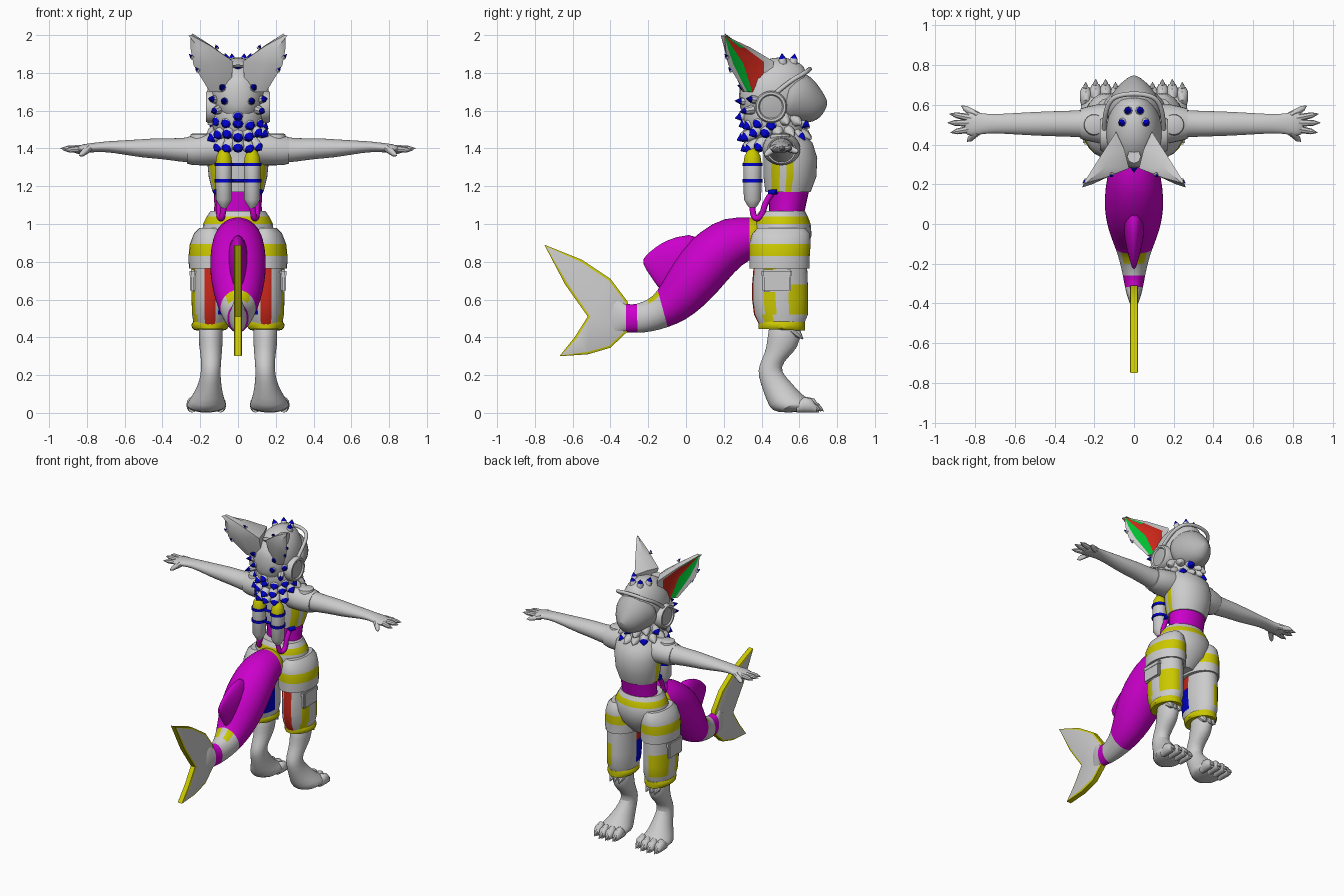
import bpy, bmesh, math, random
from mathutils import Vector as V

if "Cube" in bpy.data.objects:
    bpy.data.objects.remove(bpy.data.objects["Cube"])
random.seed(4)

# Flat colours
PALETTE = {"light_grey": (.6, .6, .6), "visor_grey": (.46, .46, .46), "magenta": (.6, 0, .6),
           "yellow": (.6, .58, 0), "blue": (0, 0, .6), "red": (.6, .02, .01), "green": (0, .5, .03)}
MATS = []
for label, rgb in PALETTE.items():
    m = bpy.data.materials.new(label)
    m.use_nodes = True
    m.diffuse_color = (*rgb, 1)
    m.node_tree.nodes["Principled BSDF"].inputs["Base Color"].default_value = (*rgb, 1)
    MATS.append(m)
GREY, VISOR, MAGENTA, YELLOW, BLUE, RED, GREEN = range(len(MATS))
made = []


def ring(c, u, v, n=24):
    return [V(c) + V(u) * math.cos(math.tau * k / n) + V(v) * math.sin(math.tau * k / n) for k in range(n)]


def section(p, q, w, cx=0, n=24):
    """Ellipse spanning two (y, z) points, with half width w along x."""
    a, b = V((cx, *p)), V((cx, *q))
    return ring((a + b) / 2, (w, 0, 0), (b - a) / 2, n)


def level(z, back, front, w, cx=0, n=24):
    return section((back, z), (front, z), w, cx, n)


def skin(bm, rings, mats=GREY, rule=None):
    """Bridge the rings, cap both ends and colour by band or by rule."""
    rows = [[bm.verts.new(p) for p in r] for r in rings]
    n = len(rows[0])
    for i in range(len(rows) - 1):
        for j in range(n):
            k = (j + 1) % n
            f = bm.faces.new((rows[i][j], rows[i][k], rows[i + 1][k], rows[i + 1][j]))
            f.material_index = mats[i] if isinstance(mats, list) else mats
            extra = rule(i, j, f.calc_center_median()) if rule else None
            if extra is not None:
                f.material_index = extra
    for row, end in ((rows[0], 0), (rows[-1], -1)):
        bm.faces.new(row).material_index = mats[end] if isinstance(mats, list) else mats


def spike(bm, a, b, r, mats=GREY, mid=.55, n=8):
    a, b = V(a), V(b)
    u = (b - a).orthogonal().normalized()
    v = (b - a).normalized().cross(u)
    skin(bm, [ring(a.lerp(b, t), u * r * s, v * r * s, n) for t, s in ((0, 1), (mid, .7), (1, .06))], mats)


def finish(name, bm, mirror=False, sub=0):
    bmesh.ops.recalc_face_normals(bm, faces=bm.faces)
    me = bpy.data.meshes.new(name)
    bm.to_mesh(me)
    bm.free()
    for m in MATS:
        me.materials.append(m)
    ob = bpy.data.objects.new(name, me)
    bpy.context.collection.objects.link(ob)
    if mirror:
        ob.modifiers.new("Mirror", "MIRROR")
    if sub:
        s = ob.modifiers.new("Smooth", "SUBSURF")
        s.levels = s.render_levels = sub
    made.append(ob)


def loft(name, rings, mats=GREY, rule=None, mirror=False, sub=0):
    bm = bmesh.new()
    skin(bm, rings, mats, rule)
    finish(name, bm, mirror, sub)


def tube(name, pts, r, mat, mirror=False):
    cu = bpy.data.curves.new(name, "CURVE")
    cu.dimensions = "3D"
    cu.bevel_depth, cu.use_fill_caps = r, True
    s = cu.splines.new("NURBS")
    s.points.add(len(pts) - 1)
    for p, co in zip(s.points, pts):
        p.co = (*co, 1)
    s.use_endpoint_u, s.order_u = True, 3
    cu.materials.append(MATS[mat])
    ob = bpy.data.objects.new(name, cu)
    bpy.context.collection.objects.link(ob)
    if mirror:
        ob.modifiers.new("Mirror", "MIRROR")


# Torso, waist and hips
def side_stripes(i, j, c):
    if abs(c.x) > .1 and c.z < 1.36 and (.45 < c.y < .49 or .53 < c.y < .57):
        return YELLOW


loft("torso", [level(*r, n=48) for r in (
    (1.17, .42, .66, .135), (1.25, .41, .69, .155), (1.35, .41, .695, .165),
    (1.43, .41, .67, .16), (1.5, .4, .6, .12), (1.58, .4, .57, .08))], rule=side_stripes)
loft("waist", [level(*r) for r in ((1.03, .44, .62, .13), (1.1, .44, .635, .125), (1.19, .44, .655, .13))], MAGENTA)
loft("hips", [level(*r) for r in (
    (.78, .43, .57, .07), (.86, .38, .64, .15), (.94, .35, .665, .19), (1, .36, .66, .185),
    (1.04, .37, .645, .165), (1.07, .39, .63, .145))], [GREY, GREY, GREY, YELLOW, GREY])


# Shorts with panels, flared overskirts, cuffs and pockets
def panels(i, j, c):
    if c.y < .42 and .12 < c.x < .18:
        return RED
    if c.x < .1 and c.y < .5 and c.z > .5:
        return BLUE if .52 < c.z < .66 else RED
    if .52 < c.z < .69 and c.x > .15 and c.y > .55 or c.x > .2 and .42 < c.y < .47:
        return YELLOW


loft("shorts_leg", [level(*r, .148, 40) for r in (
    (.46, .39, .62, .085), (.52, .36, .645, .095), (.6, .35, .645, .098), (.68, .35, .645, .098),
    (.8, .36, .64, .098))], rule=panels, mirror=True)
loft("shorts_cuff", [section((.385, z), (.63, z - .01), w, .148) for z, w in (
    (.445, .085), (.455, .096), (.475, .098), (.49, .088))], YELLOW, mirror=True)
loft("overskirt", [level(*r, .143) for r in (
    (.765, .335, .655, .117), (.83, .335, .655, .119), (.895, .335, .66, .112),
    (.95, .35, .655, .09), (.98, .38, .63, .06))], [GREY, YELLOW, GREY, GREY], mirror=True)
bm = bmesh.new()
for size, z in (((.03, .15, .1), .69), ((.036, .16, .04), .74)):
    for v in bmesh.ops.create_cube(bm, size=1)["verts"]:
        v.co = V((.24, .48, z)) + V(a * b for a, b in zip(v.co, size))
bmesh.ops.bevel(bm, geom=bm.edges[:], offset=.008, segments=2, affect="EDGES")
finish("pocket", bm, True)

# Legs, toes and claws
loft("leg", [section(*r) for r in (
    ((.44, .5), (.6, .5), .065, .145), ((.43, .38), (.61, .38), .065, .145), ((.42, .32), (.57, .32), .058, .143),
    ((.385, .25), (.515, .27), .052, .142), ((.38, .2), (.5, .22), .052, .145), ((.41, .11), (.55, .17), .062, .15),
    ((.44, .03), (.6, .11), .09, .163), ((.47, 0), (.64, .08), .108, .167), ((.62, 0), (.67, .06), .1, .167))],
    mirror=True, sub=1)
bm = bmesh.new()
for k in range(4):
    x, y = .093 + .05 * k, .655 + (.015 if k in (1, 2) else 0)
    skin(bm, [section((y + a, .002), (y + a, h), w, x, 12) for a, h, w in (
        (-.07, .05, .02), (-.03, .085, .03), (.01, .075, .03), (.035, .04, .018))])
    spike(bm, (x, y + .02, .04), (x, y + .06, .008), .016)
for x in (.11, .15, .18):
    spike(bm, (x, .56, .45), (x, .62, .39), .03)
finish("toes", bm, True)

# Arms, sleeves and hands
def across(rows):
    return [ring((x, .505, z), (0, ry, 0), (0, 0, rz)) for x, z, ry, rz in rows]


loft("arm", across((
    (.1, 1.4, .08, .08), (.2, 1.395, .075, .075), (.3, 1.39, .066, .062), (.4, 1.4, .064, .056),
    (.5, 1.4, .06, .05), (.6, 1.405, .054, .038), (.7, 1.41, .048, .028), (.76, 1.405, .05, .025),
    (.82, 1.4, .066, .024), (.86, 1.395, .05, .014))), mirror=True, sub=1)
loft("sleeve", across(((.1, 1.4, .1, .09), (.17, 1.395, .1, .085), (.24, 1.39, .085, .078), (.27, 1.39, .076, .07))),
     mirror=True)
loft("shoulder_badge", [ring((.2, .5, z), (r, 0, 0), (0, r, 0)) for z, r in ((1.45, .055), (1.475, .05), (1.48, .04))],
     mirror=True)
bm = bmesh.new()
for x, y, z in ((.87, .595, 1.38), (.93, .555, 1.4), (.94, .51, 1.4), (.925, .46, 1.39), (.84, .415, 1.36)):
    spike(bm, (.79, .505 + (y - .505) * .45, 1.4), (x, y, z), .021, mid=.75)
finish("fingers", bm, True)

# Head, mane, visor and headphones
loft("head", [section((y, hi), (y, lo), w) for y, lo, hi, w in (
    (.28, 1.62, 1.74, .04), (.31, 1.56, 1.8, .1), (.38, 1.5, 1.86, .135), (.46, 1.5, 1.885, .145),
    (.54, 1.5, 1.885, .135), (.61, 1.54, 1.85, .1), (.64, 1.6, 1.82, .06))], sub=1)
loft("mane", [level(*r) for r in (
    (1.42, .36, .64, .1), (1.49, .31, .63, .135), (1.57, .3, .6, .145), (1.66, .3, .56, .13))], sub=1)
loft("visor", [section((y, hi), (y - .02, lo), w) for y, lo, hi, w in (
    (.52, 1.54, 1.77, .15), (.58, 1.53, 1.8, .145), (.64, 1.53, 1.8, .125), (.69, 1.54, 1.75, .095),
    (.73, 1.56, 1.69, .055), (.755, 1.6, 1.64, .015))], VISOR, sub=1)
tube("visor_band", [(.15, .45, 1.67), (.15, .54, 1.75), (.12, .63, 1.8), (.05, .655, 1.82), (0, .655, 1.82)], .012, GREY, True)
loft("headphone", [ring((x, .45, 1.62), (0, r, 0), (0, 0, r), 32) for x, r in (
    (.11, .085), (.16, .085), (.17, .078), (.17, .066), (.16, .06), (.165, .02))],
    [GREY, GREY, GREY, GREY, VISOR], mirror=True)

# Ears: cupped outer face with coloured lining, and a ridge along the inner back
outer = [(.11, .44, 1.7), (.09, .465, 1.86), (.17, .34, 1.935), (.25, .212, 1.995)]
rear = [(.15, .31, 1.7), (.235, .225, 1.84), (.25, .21, 1.92), (.253, .205, 1.995)]
ridge = [(.04, .33, 1.7), (.025, .28, 1.86), (.14, .235, 1.94), (.25, .203, 2)]
ear = []
for a, b, c in zip(outer, rear, ridge):
    a, b, c = V(a), V(b), V(c)
    cup = [a.lerp(b, t).lerp(c, d) for t, d in ((0, 0), (.15, .1), (.3, .18), (.65, .18), (.9, .08), (1, 0))]
    ear.append(cup + [b.lerp(c, .5) + V((.01, -.02, 0)), c, a.lerp(c, .5) + V((-.01, 0, .01))])


def lining(i, j, c):
    if 0 < j < 4:
        return GREEN if j == 3 or i == 2 and j == 1 else RED


loft("ear", ear, rule=lining, mirror=True)

# Fur tufts with coloured tips
bm = bmesh.new()
TIP = [GREY, BLUE]
for z, count, reach in ((1.44, 13, .16), (1.5, 15, .18), (1.56, 13, .17)):
    for k in range(count):
        ang = math.tau * k / count - math.pi / 2
        d = V((math.cos(ang) * .85, math.sin(ang), 0))
        base = V((0, .47, z + random.uniform(-.01, .02)))
        blue = d.y < -.2 or k % 3 == 0
        spike(bm, base + d * .09, base + d * (reach + .02) - V((0, 0, .05)), .04, TIP if blue else GREY, .72)
for s in (-1, 1):
    for x, y, z in ((.08, .32, 1.72), (.07, .31, 1.65), (.12, .33, 1.6), (.08, .38, 1.84), (.06, .52, 1.87),
                    (.13, .36, 1.66), (.03, .58, 1.87)):
        d = V((x * s, y - .47, z - 1.64)).normalized()
        p = V((x * s, y, z))
        spike(bm, p - d * .03, p + d * .035 + V((0, -.02, 0)), .026, TIP, .6)
    for x, y, z in ((.11, .25, 1.93), (.21, .24, 1.81), (.24, .22, 1.88)):
        spike(bm, (x * s, y, z), (x * s * 1.08, y - .015, z + .02), .012, TIP, .4)
for z in (1.58, 1.72, 1.84):
    spike(bm, (0, .34, z), (0, .26 + (z - 1.58) * .3, z - .02), .035, TIP, .6)
finish("fur_tufts", bm)

# Back tanks with bands and hoses
loft("tank", [level(z, .352 - r, .352 + r, r * .92, .075) for z, r in (
    (1.08, .012), (1.1, .028), (1.13, .046), (1.32, .048), (1.36, .042), (1.385, .028), (1.4, .008))],
    [GREY, GREY, GREY, YELLOW, YELLOW, YELLOW], mirror=True)
for i, z in enumerate((1.23, 1.315)):
    loft(f"tank_band_{i}", [level(z + h, .298, .406, .05, .075) for h in (-.009, .009)], BLUE, mirror=True)
    tube(f"tank_crossbar_{i}", [(-.12, .345, z), (0, .345, z), (.12, .345, z)], .009, BLUE)
tube("hose", [(.075, .352, 1.11), (.08, .35, 1.03), (.1, .4, 1.03), (.1, .42, 1.12), (.1, .46, 1.17)], .016, MAGENTA, True)
tube("hose_collar", [(.1, .44, 1.165), (.11, .46, 1.17), (.12, .48, 1.17)], .014, BLUE, True)


# Tail, dorsal fin and tail fluke
def tail_patch(i, j, c):
    if i == 6 and .015 < abs(c.x) < .06 and c.z > .55:
        return YELLOW


loft("tail", [section(*r) for r in (
    ((.42, 1.03), (.42, .84), .1), ((.35, 1.035), (.33, .81), .115), ((.2, 1.04), (.26, .75), .138),
    ((.08, .965), (.17, .64), .152), ((-.03, .87), (.09, .56), .145), ((-.1, .75), (0, .49), .122),
    ((-.15, .64), (-.1, .45), .092), ((-.2, .6), (-.18, .43), .072), ((-.26, .575), (-.26, .42), .056),
    ((-.32, .57), (-.32, .43), .046), ((-.36, .63), (-.36, .41), .036), ((-.41, .6), (-.42, .4), .018))],
    [YELLOW] + [MAGENTA] * 5 + [GREY, GREY, MAGENTA, GREY, GREY], tail_patch, sub=1)
loft("dorsal_fin", [section(*r) for r in (
    ((.1, .96), (0, .7), .06), ((-.06, .935), (-.06, .66), .05), ((-.14, .895), (-.13, .63), .035),
    ((-.19, .855), (-.17, .7), .022), ((-.235, .81), (-.22, .77), .008))], MAGENTA, sub=1)
outline = [(-.31, .59), (-.4, .71), (-.55, .81), (-.75, .89), (-.64, .68), (-.52, .51),
           (-.59, .4), (-.67, .3), (-.52, .31), (-.4, .345), (-.31, .43)]
bm = bmesh.new()
sides = [[bm.verts.new((x, y, z)) for y, z in outline] for x in (-.017, .017)]
caps = [bm.faces.new(s) for s in sides]
for k in range(len(outline)):
    j = (k + 1) % len(outline)
    bm.faces.new((sides[0][k], sides[0][j], sides[1][j], sides[1][k]))
bmesh.ops.recalc_face_normals(bm, faces=bm.faces)
for f in bm.faces:
    f.material_index = YELLOW
bmesh.ops.inset_individual(bm, faces=caps, thickness=.012, depth=.004)
for f in caps:
    f.material_index = GREY
finish("tail_fluke", bm)

# Smooth shading with sharp edges kept
bpy.ops.object.select_all(action="DESELECT")
for ob in made:
    ob.select_set(True)
bpy.context.view_layer.objects.active = made[0]
bpy.ops.object.shade_smooth_by_angle(angle=math.radians(40))
